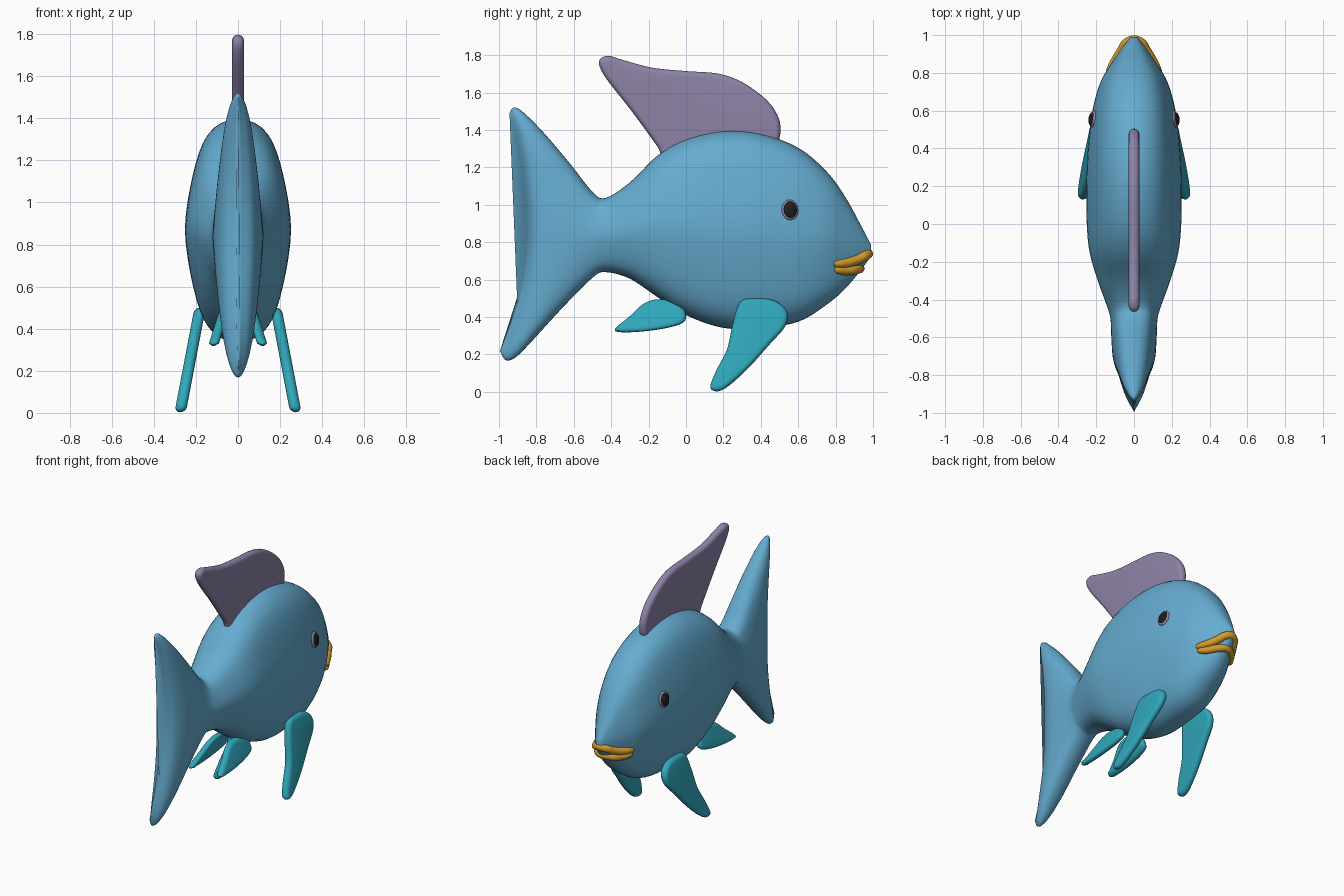
import bpy, bmesh, math
from mathutils import Vector
from mathutils.bvhtree import BVHTree

if "Cube" in bpy.data.objects:
    bpy.data.objects.remove(bpy.data.objects["Cube"])


def material(name, rgb):
    m = bpy.data.materials.new(name)
    m.diffuse_color = (*rgb, 1)
    m.use_nodes = True
    m.node_tree.nodes["Principled BSDF"].inputs["Base Color"].default_value = m.diffuse_color
    return m


BLUE = material("body blue", (0.13, 0.41, 0.63))
MAUVE = material("mauve", (0.27, 0.23, 0.39))
TEAL = material("teal", (0.03, 0.39, 0.50))
GOLD = material("lip gold", (0.65, 0.33, 0.025))
BLACK = material("pupil black", (0.012, 0.012, 0.012))


def spline(pts, steps, closed=False):
    """Catmull-Rom curve through points of any dimension."""
    n, out = len(pts), []
    for i in range(n if closed else n - 1):
        ids = [i - 1, i, i + 1, i + 2]
        ids = [k % n if closed else min(max(k, 0), n - 1) for k in ids]
        p = [pts[k] for k in ids]
        for s in range(steps):
            t = s / steps
            out.append(tuple(0.5 * (2 * b + (c - a) * t + (2 * a - 5 * b + 4 * c - d) * t * t
                                    + (3 * b - a - 3 * c + d) * t ** 3)
                             for a, b, c, d in zip(*p)))
    if not closed:
        out.append(tuple(pts[-1]))
    return out


def finish(name, bm, mat, mirror=False, angle=50):
    bmesh.ops.remove_doubles(bm, verts=bm.verts, dist=1e-5)
    bmesh.ops.recalc_face_normals(bm, faces=bm.faces)
    me = bpy.data.meshes.new(name)
    bm.to_mesh(me)
    me.materials.append(mat)
    me.polygons.foreach_set("use_smooth", [True] * len(me.polygons))
    me.set_sharp_from_angle(angle=math.radians(angle))
    ob = bpy.data.objects.new(name, me)
    bpy.context.collection.objects.link(ob)
    if mirror:
        ob.modifiers.new("mirror", "MIRROR").use_mirror_merge = False
    return ob


def curve_to_bmesh(cu):
    ob = bpy.data.objects.new("temp", cu)
    bpy.context.collection.objects.link(ob)
    dg = bpy.context.evaluated_depsgraph_get()
    me = bpy.data.meshes.new_from_object(ob.evaluated_get(dg))
    bpy.data.objects.remove(ob)
    bm = bmesh.new()
    bm.from_mesh(me)
    bpy.data.meshes.remove(me)
    return bm


def fin(name, outline, thick, mat, lean=None):
    """Rounded plate from a (y, z) outline; lean gives x offset from z and mirrors it."""
    cu = bpy.data.curves.new(name, "CURVE")
    cu.dimensions, cu.fill_mode = "2D", "BOTH"
    cu.bevel_depth, cu.offset, cu.bevel_resolution = thick, -thick, 4
    pts = spline(outline, 6, True)
    sp = cu.splines.new("POLY")
    sp.points.add(len(pts) - 1)
    for q, p in zip(sp.points, pts):
        q.co = (p[0], p[1], 0, 1)
    sp.use_cyclic_u = True
    bm = curve_to_bmesh(cu)
    for v in bm.verts:
        y, z, x = v.co
        v.co = (x + (lean(z) if lean else 0), y, z)
    return finish(name, bm, mat, lean is not None)


# Body and tail: sections (top y, top z, middle y, bottom y, bottom z, half width)
stations = [(y, t, y, y, b, w) for y, t, b, w in [
    (0.99, 0.785, 0.725, 0.018), (0.93, 0.90, 0.645, 0.065), (0.85, 1.045, 0.55, 0.12),
    (0.75, 1.18, 0.465, 0.178), (0.6, 1.305, 0.375, 0.22), (0.4, 1.38, 0.342, 0.244),
    (0.2, 1.395, 0.342, 0.252), (0.0, 1.35, 0.41, 0.25), (-0.15, 1.265, 0.505, 0.235),
    (-0.3, 1.12, 0.605, 0.192), (-0.43, 1.037, 0.64, 0.145)]]
stations += [(-0.50, 1.07, -0.50, -0.50, 0.61, 0.125), (-0.62, 1.22, -0.60, -0.66, 0.45, 0.12),
             (-0.76, 1.385, -0.70, -0.82, 0.275, 0.113), (-0.87, 1.495, -0.77, -0.91, 0.185, 0.095),
             (-0.92, 1.52, -0.82, -0.965, 0.17, 0.065), (-0.945, 1.49, -0.847, -0.995, 0.22, 0.012)]
N = 48
bm = bmesh.new()
rings = []
for ty, tz, my, by, bz, w in spline(stations, 5):
    ring = []
    for k in range(N):
        a = 2 * math.pi * k / N
        t = math.cos(a)
        f = (1 - 0.45 * abs(t) ** 1.6) * math.sqrt(max(0, 1 - t ** 10))
        end = ty if t > 0 else by
        y = my + (end - my) * t * t
        ring.append(bm.verts.new((math.copysign(w * f, math.sin(a)), y,
                                  (tz + bz) / 2 + (tz - bz) / 2 * t)))
    rings.append(ring)
for r, s in zip(rings, rings[1:]):
    for k in range(N):
        j = (k + 1) % N
        bm.faces.new((r[k], r[j], s[j], s[k]))
bm.faces.new(rings[0])
bm.faces.new(rings[-1])
bmesh.ops.recalc_face_normals(bm, faces=bm.faces)
skin = BVHTree.FromBMesh(bm)
finish("body_and_tail", bm, BLUE, angle=80)


def on_skin(y, z):
    return skin.ray_cast(Vector((1, y, z)), Vector((-1, 0, 0)))[:2]


# Fins
fin("back_fin", [(0.45, 1.30), (0.505, 1.417), (0.45, 1.54), (0.316, 1.647), (0.18, 1.70),
                 (0, 1.715), (-0.18, 1.733), (-0.34, 1.775), (-0.42, 1.797), (-0.465, 1.765),
                 (-0.43, 1.68), (-0.29, 1.50), (-0.155, 1.315), (-0.10, 1.24), (0.15, 1.25)],
    0.028, MAUVE)
fin("side_fins", [(0.29, 0.48), (0.37, 0.50), (0.475, 0.487), (0.54, 0.43), (0.53, 0.35),
                  (0.45, 0.257), (0.34, 0.134), (0.235, 0.037), (0.17, 0.003), (0.13, 0.025),
                  (0.16, 0.11), (0.22, 0.23), (0.25, 0.364)],
    0.027, TEAL, lambda z: 0.18 + (0.5 - z) * 0.19)
fin("belly_fins", [(-0.38, 0.335), (-0.30, 0.405), (-0.22, 0.475), (-0.13, 0.495), (-0.03, 0.47),
                   (0.0, 0.40), (-0.035, 0.36), (-0.17, 0.33), (-0.33, 0.318)],
    0.024, TEAL, lambda z: 0.06 + (0.5 - z) * 0.32)


# Eyes: flattened domes set on the skin
def eye(name, mat, sy, sz, lift):
    p, n = on_skin(0.556, 0.973)
    rot = n.to_track_quat("X", "Z")
    bm = bmesh.new()
    bmesh.ops.create_uvsphere(bm, u_segments=24, v_segments=16, radius=1)
    for v in bm.verts:
        v.co = rot @ Vector((v.co.x * 0.018 + lift, v.co.y * sy, v.co.z * sz)) + p
    finish(name, bm, mat, True)


eye("eye_rims", MAUVE, 0.045, 0.055, 0)
eye("pupils", BLACK, 0.037, 0.046, 0.007)


# Lips: tapered tubes wrapped around the snout
def lip(name, side, front, radius):
    half = [(on_skin(y, z)[0].x, y, z) for y, z in side]
    path = half + [(0, *front)] + [(-x, y, z) for x, y, z in reversed(half)]
    pts = spline(path, 6)
    cu = bpy.data.curves.new(name, "CURVE")
    cu.dimensions = "3D"
    cu.bevel_depth, cu.bevel_resolution, cu.use_fill_caps = radius, 4, True
    sp = cu.splines.new("POLY")
    sp.points.add(len(pts) - 1)
    for i, (q, p) in enumerate(zip(sp.points, pts)):
        u = 2 * i / (len(pts) - 1) - 1
        q.co = (*p, 1)
        q.radius = max(0.3, (1 - u ** 8) ** 0.5)
    finish(name, curve_to_bmesh(cu), GOLD)


lip("upper_lip", [(0.79, 0.682), (0.86, 0.69), (0.92, 0.708), (0.955, 0.727)], (0.973, 0.738), 0.027)
lip("lower_lip", [(0.795, 0.655), (0.85, 0.648), (0.90, 0.652)], (0.93, 0.66), 0.025)
